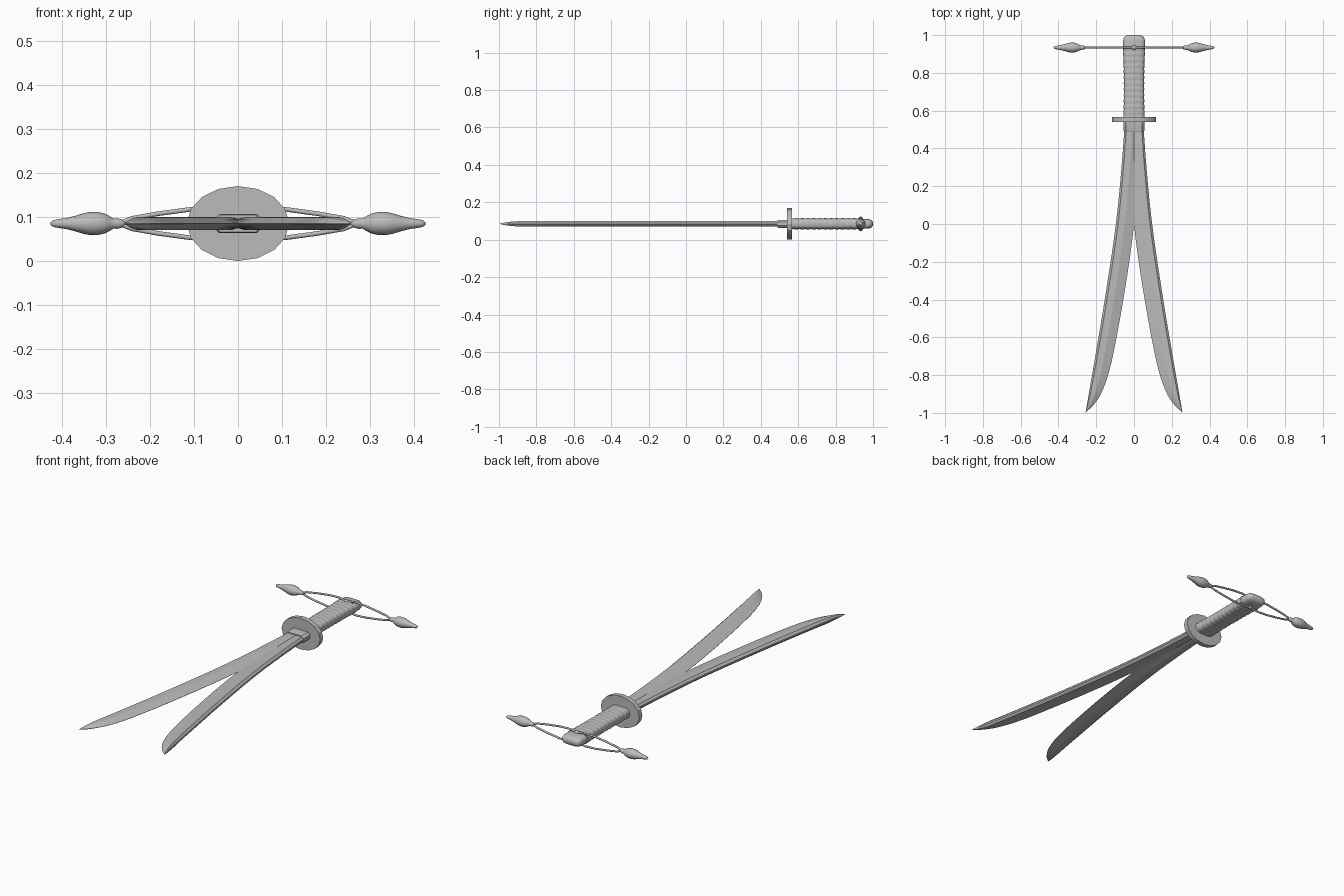
import bpy, bmesh, math
from mathutils import Vector

if "Cube" in bpy.data.objects:
    bpy.data.objects.remove(bpy.data.objects["Cube"])

ZC = 0.085   # height of the sword's mid plane
steel = bpy.data.materials.new("grey_steel")
steel.diffuse_color = (0.5, 0.5, 0.5, 1)
steel.use_nodes = True
steel.node_tree.nodes["Principled BSDF"].inputs["Base Color"].default_value = steel.diffuse_color


def loft(name, rings, angle=35):
    """Skin closed rings of points and cap both ends."""
    bm = bmesh.new()
    rows = [[bm.verts.new(p) for p in ring] for ring in rings]
    n = len(rows[0])
    for a, b in zip(rows, rows[1:]):
        for i in range(n):
            j = (i + 1) % n
            bm.faces.new((a[i], a[j], b[j], b[i]))
    bm.faces.new(rows[0])
    bm.faces.new(rows[-1])
    bmesh.ops.remove_doubles(bm, verts=bm.verts, dist=1e-5)
    bmesh.ops.recalc_face_normals(bm, faces=bm.faces)
    me = bpy.data.meshes.new(name)
    bm.to_mesh(me)
    bm.free()
    me.materials.append(steel)
    ob = bpy.data.objects.new(name, me)
    bpy.context.collection.objects.link(ob)
    bpy.ops.object.select_all(action='DESELECT')
    ob.select_set(True)
    bpy.context.view_layer.objects.active = ob
    bpy.ops.object.shade_smooth_by_angle(angle=math.radians(angle))
    return ob


def oval(y, rx, rz, n=24, power=1.0):
    """Ring facing y; power below 1 makes it boxier."""
    def f(v):
        return math.copysign(abs(v) ** power, v)
    return [(rx * f(math.sin(2 * math.pi * i / n)), y,
             ZC + rz * f(math.cos(2 * math.pi * i / n))) for i in range(n)]


def curve_at(points, y):
    """Smooth interpolation of (y, x) points listed with falling y."""
    for k in range(len(points) - 1):
        (y0, x0), (y1, x1) = points[k], points[k + 1]
        if y >= y1 - 1e-9:
            pa, pb = points[max(k - 1, 0)], points[min(k + 2, len(points) - 1)]
            m0 = (x1 - pa[1]) / (y1 - pa[0]) * (y1 - y0)
            m1 = (pb[1] - x0) / (pb[0] - y0) * (y1 - y0)
            t = (y - y0) / (y1 - y0)
            return ((2*t**3 - 3*t*t + 1) * x0 + (t**3 - 2*t*t + t) * m0
                    + (3*t*t - 2*t**3) * x1 + (t**3 - t*t) * m1)
    return points[-1][1]


# Blades: thick spine outside, ridge in the middle, sharp edge inside
SPINE = [(0.52, 0.05), (0.3, 0.066), (0, 0.096), (-0.4, 0.155), (-0.7, 0.205), (-0.99, 0.255)]
EDGE = [(0.52, -0.03), (0.3, -0.022), (0, 0.0), (-0.2, 0.025), (-0.45, 0.065),
        (-0.68, 0.108), (-0.8, 0.137), (-0.9, 0.175), (-0.96, 0.215), (-0.99, 0.248)]
ys = [0.52 - 1.32 * i / 22 for i in range(23)] + [-0.84, -0.88, -0.91, -0.94, -0.965, -0.98, -0.99, -0.998]
for side, tag in ((1, "right"), (-1, "left")):
    rings = []
    for y in ys:
        xs, xe = curve_at(SPINE, max(y, -0.99)), curve_at(EDGE, max(y, -0.99))
        if y < -0.99:
            xs, xe = 0.257, 0.2555
        w = xs - xe
        h = 0.015 * min(1.0, (w / 0.07)) ** 0.8
        prof = [(xs, 0.3 * h), (xs - 0.12 * w, h), (xs - 0.5 * w, 0.95 * h), (xe, 0.0006),
                (xe, -0.0006), (xs - 0.5 * w, -0.95 * h), (xs - 0.12 * w, -h), (xs, -0.3 * h)]
        rings.append([(side * x, y, ZC + z) for x, z in prof])
    loft("blade_" + tag, rings, 12)

# Collar: chamfered block at the blade roots
def block(y, w, h, c=0.012):
    return [(x, y, ZC + z) for x, z in ((w, h - c), (w - c, h), (c - w, h), (-w, h - c),
                                       (-w, c - h), (c - w, -h), (w - c, -h), (w, c - h))]
loft("collar", [block(0.488, 0.052, 0.019), block(0.494, 0.055, 0.0215), block(0.55, 0.056, 0.0215)])

# Guard: sixteen-sided oval plate
loft("guard", [oval(y, 0.116, 0.085, 16) for y in (0.54, 0.566)], 25)

# Handle: waisted grip with shallow wrapped ridges
rings = []
for i in range(49):
    t = i / 48
    bump = 0.0012 * math.cos(math.pi * i / 2)
    waist = 0.004 * (2 * t - 1) ** 2
    rings.append(oval(0.56 + 0.37 * t, 0.0525 + waist + 0.002 * t + bump, 0.0295 + bump, 24, 0.65))
loft("handle", rings, 50)

# Pommel: rounded end cap
loft("pommel", [oval(y, x, z, 24, 0.65) for y, x, z in (
    (0.92, 0.058, 0.027), (0.97, 0.058, 0.026), (0.984, 0.055, 0.0235),
    (0.994, 0.048, 0.018), (1.0, 0.036, 0.008))], 50)


def tube(name, path, radius, n=8):
    """Round cord along a path lying in a plane of constant y."""
    rings = []
    for i, p in enumerate(path):
        p = Vector(p)
        d = (Vector(path[min(i + 1, len(path) - 1)]) - Vector(path[max(i - 1, 0)])).normalized()
        u, v = Vector((0, 1, 0)), d.cross(Vector((0, 1, 0)))
        rings.append([p + radius * (math.cos(2 * math.pi * k / n) * u + math.sin(2 * math.pi * k / n) * v)
                      for k in range(n)])
    return loft(name, rings, 60)


# Cords: one over and one under the handle, meeting at the tassels
YC = 0.934
for s, tag in ((1, "upper"), (-1, "lower")):
    half = [(0.265, 0.002), (0.24, 0.012), (0.18, 0.0225), (0.11, 0.032), (0.05, 0.035), (0.02, 0.031)]
    pts = [(-x, z) for x, z in half] + [(x, z) for x, z in reversed(half)]
    tube("cord_" + tag, [(x, YC, ZC + s * z) for x, z in pts], 0.0052)
    loft("knot_" + tag, [[(0.014 * math.sin(a) * math.cos(k * math.pi / 6), YC + 0.012 * math.cos(a),
                           ZC + s * 0.029 + 0.008 * math.sin(a) * math.sin(k * math.pi / 6))
                          for k in range(12)] for a in (0.2, 0.6, 1.1, 1.57, 2.04, 2.54, 2.94)], 60)

# Tassels: turned bulbs at the cord ends
TASSEL = [(0.255, 0.004), (0.263, 0.009), (0.274, 0.012), (0.283, 0.0115), (0.29, 0.016), (0.302, 0.0225),
          (0.318, 0.026), (0.335, 0.0265), (0.352, 0.023), (0.37, 0.0175), (0.39, 0.0125),
          (0.41, 0.0095), (0.42, 0.0075), (0.425, 0.003)]
for side, tag in ((1, "right"), (-1, "left")):
    loft("tassel_" + tag, [[(side * x, YC + r * math.cos(k * math.pi / 8), ZC + r * math.sin(k * math.pi / 8))
                            for k in range(16)] for x, r in TASSEL], 60)
